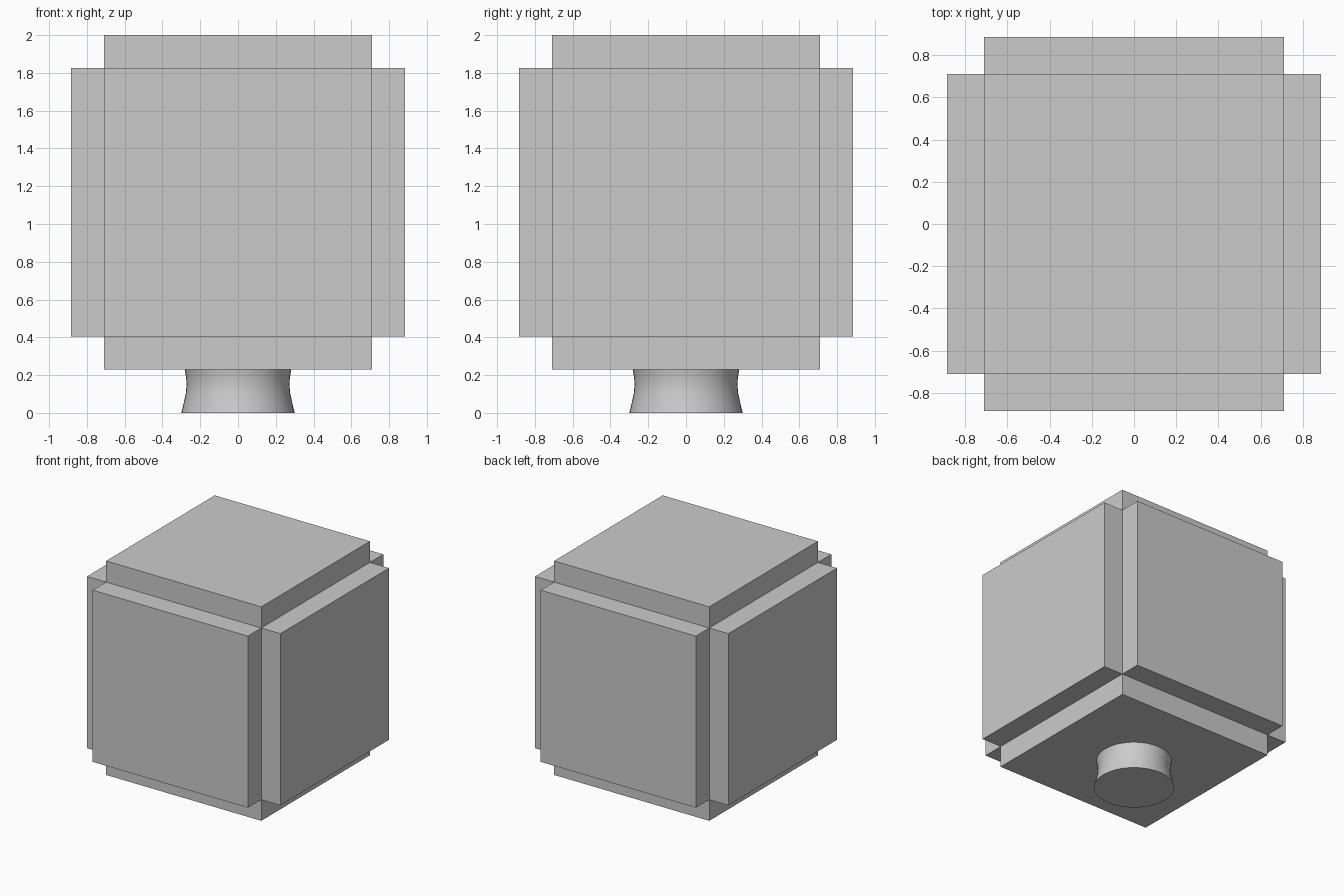
import bpy, bmesh, math
from mathutils import Matrix

if "Cube" in bpy.data.objects:
    bpy.data.objects.remove(bpy.data.objects["Cube"])

CORE = 1.42      # edge length of the inner cube
RAISE = 0.175    # height of each raised panel
CENTRE_Z = 1.115


def add_object(name, bm):
    bmesh.ops.recalc_face_normals(bm, faces=bm.faces)
    mesh = bpy.data.meshes.new(name)
    bm.to_mesh(mesh)
    bm.free()
    obj = bpy.data.objects.new(name, mesh)
    bpy.context.collection.objects.link(obj)
    return obj


# Cube body: every face pushed straight out into a raised panel
bm = bmesh.new()
bmesh.ops.create_cube(bm, size=CORE, matrix=Matrix.Translation((0, 0, CENTRE_Z)))
for face in list(bm.faces):
    normal = face.normal.copy()
    result = bmesh.ops.extrude_face_region(bm, geom=[face])
    verts = [g for g in result["geom"] if isinstance(g, bmesh.types.BMVert)]
    bmesh.ops.translate(bm, verts=verts, vec=normal * RAISE)
    if face.is_valid:
        bmesh.ops.delete(bm, geom=[face], context="FACES_ONLY")
add_object("panelled_cube", bm)

# Waisted round foot, lathed from a short profile (radius, height)
profile = [(0, 0), (0.30, 0), (0.288, 0.05), (0.277, 0.10),
           (0.272, 0.15), (0.275, 0.19), (0.282, 0.23)]
bm = bmesh.new()
points = [bm.verts.new((r, 0, z)) for r, z in profile]
edges = [bm.edges.new(pair) for pair in zip(points, points[1:])]
bmesh.ops.spin(bm, geom=points + edges, cent=(0, 0, 0), axis=(0, 0, 1),
               angle=math.tau, steps=48, use_merge=True)
bmesh.ops.remove_doubles(bm, verts=bm.verts, dist=1e-4)
foot = add_object("round_foot", bm)
bpy.context.view_layer.objects.active = foot
foot.select_set(True)
bpy.ops.object.shade_smooth_by_angle(angle=math.radians(40))
